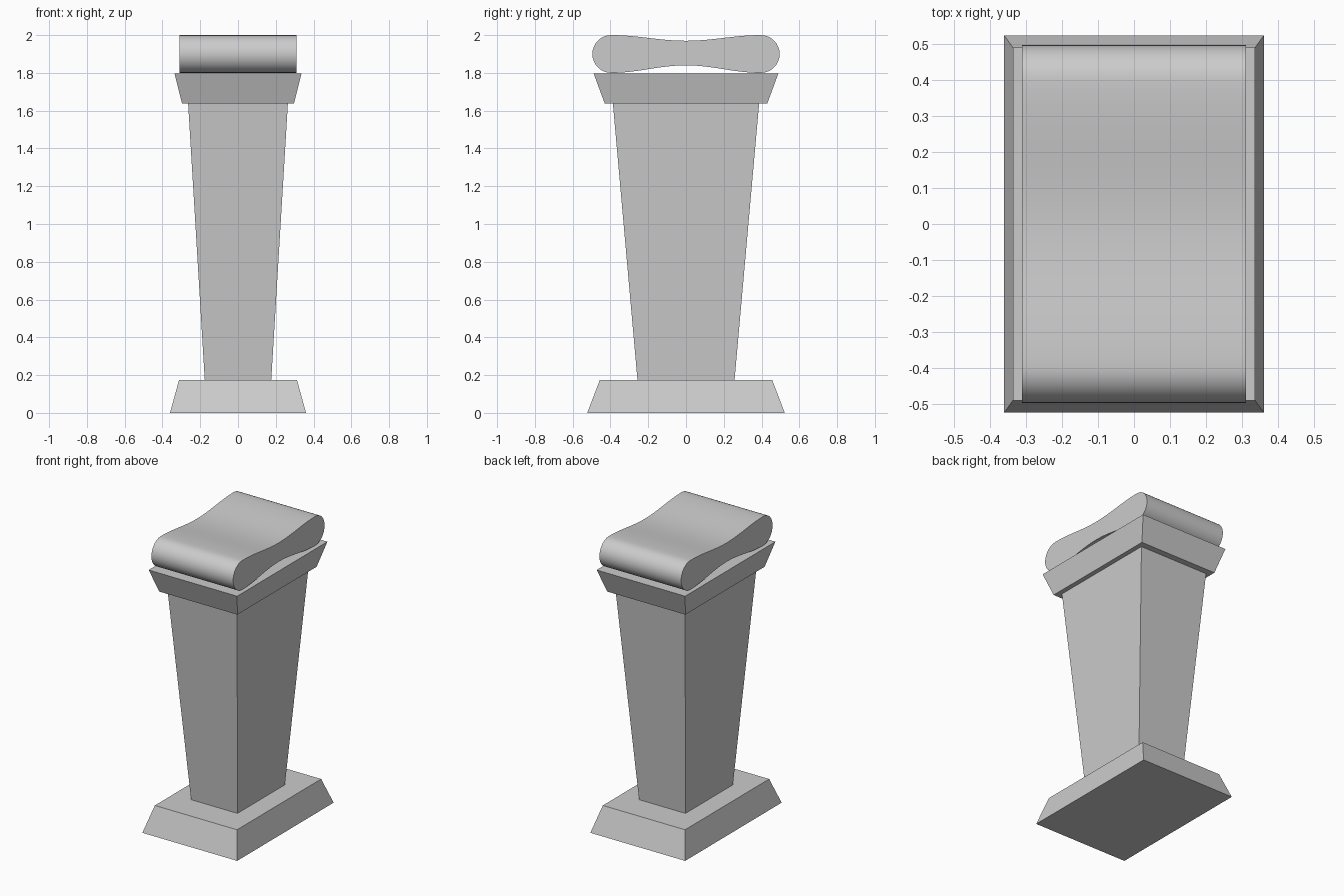
import bpy
import bmesh
from math import pi, sin, cos, radians

if "Cube" in bpy.data.objects:
    bpy.data.objects.remove(bpy.data.objects["Cube"])


def make_object(name, bm):
    bmesh.ops.recalc_face_normals(bm, faces=bm.faces)
    mesh = bpy.data.meshes.new(name)
    bm.to_mesh(mesh)
    bm.free()
    obj = bpy.data.objects.new(name, mesh)
    bpy.context.collection.objects.link(obj)
    return obj


def tapered_block(name, z0, z1, bottom, top):
    """Box whose half sizes (x, y) change from bottom to top."""
    bm = bmesh.new()
    bmesh.ops.create_cube(bm, size=2)
    for v in bm.verts:
        hx, hy = top if v.co.z > 0 else bottom
        v.co = (v.co.x * hx, v.co.y * hy, z1 if v.co.z > 0 else z0)
    return make_object(name, bm)


# Foot, shaft and flared cap
tapered_block("base", 0.0, 0.175, (0.36, 0.523), (0.312, 0.456))
tapered_block("column", 0.175, 1.637, (0.176, 0.257), (0.264, 0.387))
tapered_block("cap", 1.637, 1.797, (0.296, 0.43), (0.336, 0.489))

# Sagging headrest with rounded ends: side profile swept along x
R, CY, CZ, HALF_X, ARC, SPAN = 0.1, 0.396, 1.9, 0.31, 16, 24
profile = []
for i in range(ARC + 1):                       # +y round end
    a = -pi / 2 + pi * i / ARC
    profile.append((CY + R * cos(a), CZ + R * sin(a)))
for i in range(1, SPAN):                       # dipped top
    y = CY - 2 * CY * i / SPAN
    profile.append((y, 1.985 - 0.015 * cos(pi * y / CY)))
for i in range(ARC + 1):                       # -y round end
    a = pi / 2 + pi * i / ARC
    profile.append((-CY + R * cos(a), CZ + R * sin(a)))
for i in range(1, SPAN):                       # arched underside
    y = -CY + 2 * CY * i / SPAN
    profile.append((y, 1.82 + 0.02 * cos(pi * y / CY)))

bm = bmesh.new()
face = bm.faces.new([bm.verts.new((-HALF_X, y, z)) for y, z in profile])
ext = bmesh.ops.extrude_face_region(bm, geom=[face], use_keep_orig=True)
for v in ext["geom"]:
    if isinstance(v, bmesh.types.BMVert):
        v.co.x = HALF_X
headrest = make_object("headrest", bm)

bpy.context.view_layer.objects.active = headrest
headrest.select_set(True)
bpy.ops.object.shade_smooth_by_angle(angle=radians(40))
